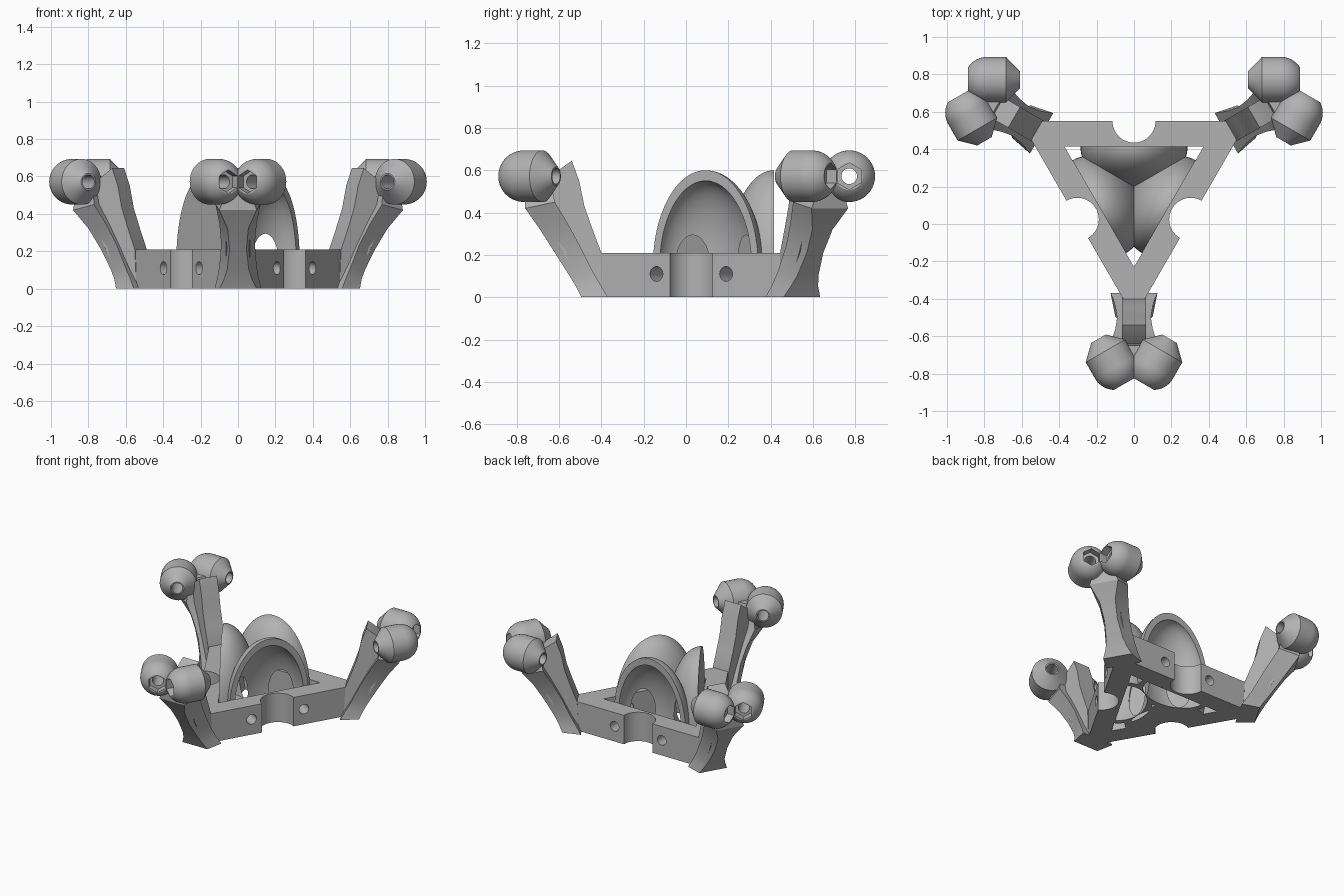
import bpy, bmesh
from math import sin, cos, pi, radians
from mathutils import Matrix, Vector

old = bpy.data.objects.get("Cube")
if old:
    bpy.data.objects.remove(old, do_unlink=True)

grey = bpy.data.materials.new("plain grey")
grey.use_nodes = True
grey.diffuse_color = (0.45, 0.45, 0.45, 1)
grey.node_tree.nodes["Principled BSDF"].inputs["Base Color"].default_value = (0.45, 0.45, 0.45, 1)

CENTRE = Matrix.Translation((0, 0.2, 0))


def turn(k):
    return Matrix.Rotation(k * 2 * pi / 3, 4, 'Z')


def make(name, bm):
    bmesh.ops.recalc_face_normals(bm, faces=bm.faces[:])
    me = bpy.data.meshes.new(name)
    bm.to_mesh(me)
    bm.free()
    me.materials.append(grey)
    ob = bpy.data.objects.new(name, me)
    bpy.context.scene.collection.objects.link(ob)
    return ob


def loft(name, rings):
    """Skin a list of equal closed rings and cap both ends."""
    bm = bmesh.new()
    rows = [[bm.verts.new(p) for p in ring] for ring in rings]
    n = len(rows[0])
    for a, b in zip(rows, rows[1:]):
        for i in range(n):
            j = (i + 1) % n
            bm.faces.new((a[i], a[j], b[j], b[i]))
    bm.faces.new(rows[0])
    bm.faces.new(rows[-1])
    return make(name, bm)


def prism(name, points, z0, z1):
    return loft(name, [[(x, y, z) for x, y in points] for z in (z0, z1)])


def rod(name, radius, length, matrix, sides=32):
    bm = bmesh.new()
    bmesh.ops.create_cone(bm, cap_ends=True, segments=sides, radius1=radius,
                          radius2=radius, depth=length, matrix=matrix)
    return make(name, bm)


def ellipsoid(name, half_sizes, matrix, cuts=()):
    bm = bmesh.new()
    bmesh.ops.create_uvsphere(bm, u_segments=64, v_segments=40, radius=1)
    bm.transform(Matrix.Translation((0, SIDE_IN, 0.15)) @ Matrix.Diagonal((*half_sizes, 1)))
    for co, no in cuts:
        geom = bm.verts[:] + bm.edges[:] + bm.faces[:]
        bmesh.ops.bisect_plane(bm, geom=geom, plane_co=co, plane_no=no, clear_outer=True)
        bmesh.ops.holes_fill(bm, edges=[e for e in bm.edges if e.is_boundary])
    bm.transform(matrix)
    return make(name, bm)


def combine(ob, tools, operation):
    """Apply booleans, then discard the tools."""
    for t in tools:
        t.hide_render = True
        m = ob.modifiers.new("cut", 'BOOLEAN')
        m.operation, m.solver, m.object = operation, 'EXACT', t
    dg = bpy.context.evaluated_depsgraph_get()
    me = bpy.data.meshes.new_from_object(ob.evaluated_get(dg))
    ob.modifiers.clear()
    ob.data = me
    for t in tools:
        bpy.data.objects.remove(t, do_unlink=True)
    return ob


def copies(ob, matrices):
    """Replace an object by transformed copies of it."""
    for k, m in enumerate(matrices):
        me = ob.data.copy()
        me.transform(m)
        if m.determinant() < 0:
            me.flip_normals()
        c = bpy.data.objects.new(f"{ob.name}_{k + 1}", me)
        bpy.context.scene.collection.objects.link(c)
    bpy.data.objects.remove(ob, do_unlink=True)


SIDE_OUT, SIDE_IN, HEIGHT = 0.35, 0.215, 0.21

# Triangular base frame with clipped corners
corner = []
for k in range(3):
    for x in (-0.058, 0.058):
        p = turn(k) @ Vector((x, -0.6, 0))
        corner.append((p.x, p.y))
base = prism("base_frame", corner, 0, HEIGHT)
inner = [(turn(k) @ Vector((0, -2 * SIDE_IN, 0))).xy for k in range(3)]
tools = [prism("opening", inner, -0.1, 0.5)]
for k in range(3):
    # Round notch and two screw holes in each side
    tools.append(rod("notch", 0.115, 1, turn(k) @ Matrix.Translation((0, SIDE_OUT, 0)), 48))
    for x in (-0.19, 0.19):
        m = turn(k) @ Matrix.Translation((x, 0.28, 0.11)) @ Matrix.Rotation(pi / 2, 4, 'X')
        tools.append(rod("screw", 0.035, 0.24, m, 24))
combine(base, tools, 'DIFFERENCE')
base.data.transform(CENTRE)

# Three merged air hoods, open to the outside
cuts = [((0, SIDE_IN, 0), (0, 1, 0)), ((0, 0, 0), (0, 0, -1))]
shells = [ellipsoid("hood", (0.287, 0.217, 0.45), turn(k), cuts) for k in range(3)]
hoods = combine(shells[0], shells[1:], 'UNION')
hoods.name = "air_hoods"
hollow = [ellipsoid("hollow", (0.25, 0.18, 0.40), turn(k)) for k in range(3)]
combine(hoods, hollow, 'DIFFERENCE')
hoods.data.transform(CENTRE)

# Curved arm plate: outer reach, inner reach, outer z, inner z, half widths
plate = [(0.695, 0.57, 0, 0, 0.10, 0.125),
         (0.72, 0.605, 0.05, 0.06, 0.075, 0.11),
         (0.75, 0.64, 0.10, 0.12, 0.058, 0.10),
         (0.82, 0.70, 0.21, 0.24, 0.045, 0.09),
         (0.89, 0.76, 0.32, 0.35, 0.055, 0.10),
         (0.96, 0.82, 0.42, 0.45, 0.10, 0.12),
         (0.97, 0.85, 0.60, 0.60, 0.03, 0.08)]
arm = loft("arm_plate", [[(-a, -uo, zo), (a, -uo, zo), (b, -ui, zi), (-b, -ui, zi)]
                         for uo, ui, zo, zi, a, b in plate])
copies(arm, [CENTRE @ turn(k) for k in range(3)])

# Stiffening rib on the inner side of each arm: outer reach, inner reach, z
rib_path = [(0.66, 0.59, 0, 0), (0.78, 0.60, 0.21, 0.21), (0.84, 0.645, 0.33, 0.33),
            (0.87, 0.68, 0.43, 0.43), (0.87, 0.705, 0.52, 0.55), (0.83, 0.74, 0.58, 0.645)]
rib = loft("arm_rib", [[(-0.064, -uo, zo), (0.064, -uo, zo), (0.064, -ui, zi), (-0.064, -ui, zi)]
                       for uo, ui, zo, zi in rib_path])
copies(rib, [CENTRE @ turn(k) for k in range(3)])

# Joint ball: cone end, short barrel, round end with a nut pocket
R = 0.122
profile = [(0.14, 0.045), (0.065, R)]
profile += [(-0.035 - R * sin(a), R * cos(a)) for a in [radians(d) for d in range(0, 59, 6)]]
profile.append((-0.138, 0.065))
SEG = 40
ball = loft("joint_ball", [[(r * cos(2 * pi * i / SEG), r * sin(2 * pi * i / SEG), t)
                            for i in range(SEG)] for t, r in profile])
bore = rod("bore", 0.037, 0.6, Matrix.Identity(4), 24)
nut = rod("nut", 0.063, 0.1, Matrix.Translation((0, 0, -0.135)), 6)
combine(ball, [bore, nut], 'DIFFERENCE')
axis = Vector((0.5, 3 ** 0.5 / 2, 0)).to_track_quat('Z', 'Y').to_matrix().to_4x4()
place = Matrix.Translation((0.12, -0.935, 0.572)) @ axis
flip = Matrix.Diagonal((-1, 1, 1, 1))
copies(ball, [CENTRE @ turn(k) @ m @ place for k in range(3) for m in (Matrix.Identity(4), flip)])

# Smooth shading with sharp creases
for ob in bpy.context.scene.objects:
    ob.select_set(ob.type == 'MESH')
bpy.context.view_layer.objects.active = base
bpy.ops.object.shade_smooth_by_angle(angle=radians(28))
